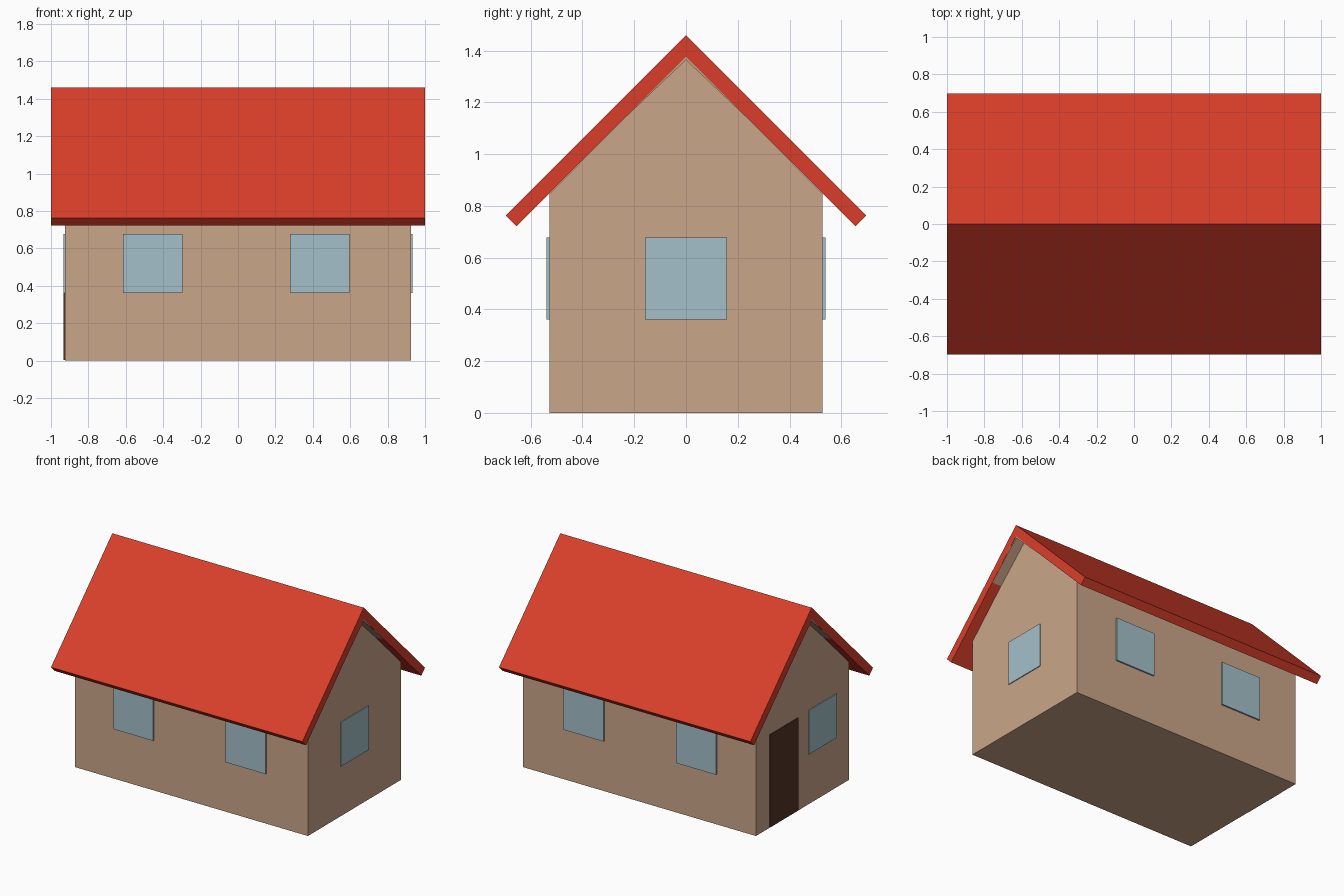
import bpy, bmesh

if "Cube" in bpy.data.objects:
    bpy.data.objects.remove(bpy.data.objects["Cube"])


def material(name, rgb):
    m = bpy.data.materials.new(name)
    m.diffuse_color = (*rgb, 1)
    m.use_nodes = True
    m.node_tree.nodes["Principled BSDF"].inputs["Base Color"].default_value = m.diffuse_color
    return m


WALL = material("plaster", (0.59, 0.38, 0.25))
ROOF = material("roof_red", (0.70, 0.048, 0.023))
GLASS = material("glass", (0.37, 0.53, 0.59))
DOOR = material("door_wood", (0.087, 0.034, 0.019))


def extrude_x(name, profile, x0, x1, mat):
    """Solid from a closed (y, z) profile extruded along x."""
    bm = bmesh.new()
    face = bm.faces.new([bm.verts.new((x0, y, z)) for y, z in profile])
    ext = bmesh.ops.extrude_face_region(bm, geom=[face])
    verts = [g for g in ext["geom"] if isinstance(g, bmesh.types.BMVert)]
    bmesh.ops.translate(bm, verts=verts, vec=(x1 - x0, 0, 0))
    bmesh.ops.recalc_face_normals(bm, faces=bm.faces)
    me = bpy.data.meshes.new(name)
    bm.to_mesh(me)
    bm.free()
    me.materials.append(mat)
    ob = bpy.data.objects.new(name, me)
    bpy.context.collection.objects.link(ob)
    return ob


def box(name, x, y, z, mat):
    return extrude_x(name, [(y[0], z[0]), (y[1], z[0]), (y[1], z[1]), (y[0], z[1])], *x, mat)


# Walls with gable ends
extrude_x("walls", [(-0.528, 0), (0.528, 0), (0.528, 0.847), (0.24, 1.136),
                    (0, 1.364), (-0.24, 1.136), (-0.528, 0.847)], -0.926, 0.926, WALL)

# Roof: two slabs meeting at the ridge
extrude_x("roof", [(-0.697, 0.763), (0, 1.46), (0.697, 0.763), (0.655, 0.721),
                   (0, 1.376), (-0.655, 0.721)], -1, 1, ROOF)

# Thin lining under the ridge, out to the roof ends
extrude_x("ridge_lining", [(-0.24, 1.136), (0, 1.376), (0.24, 1.136), (0, 1.364)],
          -0.999, 0.999, WALL)

# Windows on the long sides
SILL = (0.361, 0.677)
for side, y in (("front", (-0.539, -0.5)), ("back", (0.5, 0.539))):
    for i, x in enumerate(((-0.615, -0.297), (0.279, 0.597))):
        box(f"{side}_window_{i + 1}", x, y, SILL, GLASS)

# Windows and door on the gable sides
box("right_window", (0.89, 0.932), (-0.159, 0.159), SILL, GLASS)
box("left_window", (-0.932, -0.89), (-0.385, -0.067), SILL, GLASS)
box("door", (-0.932, -0.89), (0.053, 0.375), (0.004, 0.67), DOOR)
